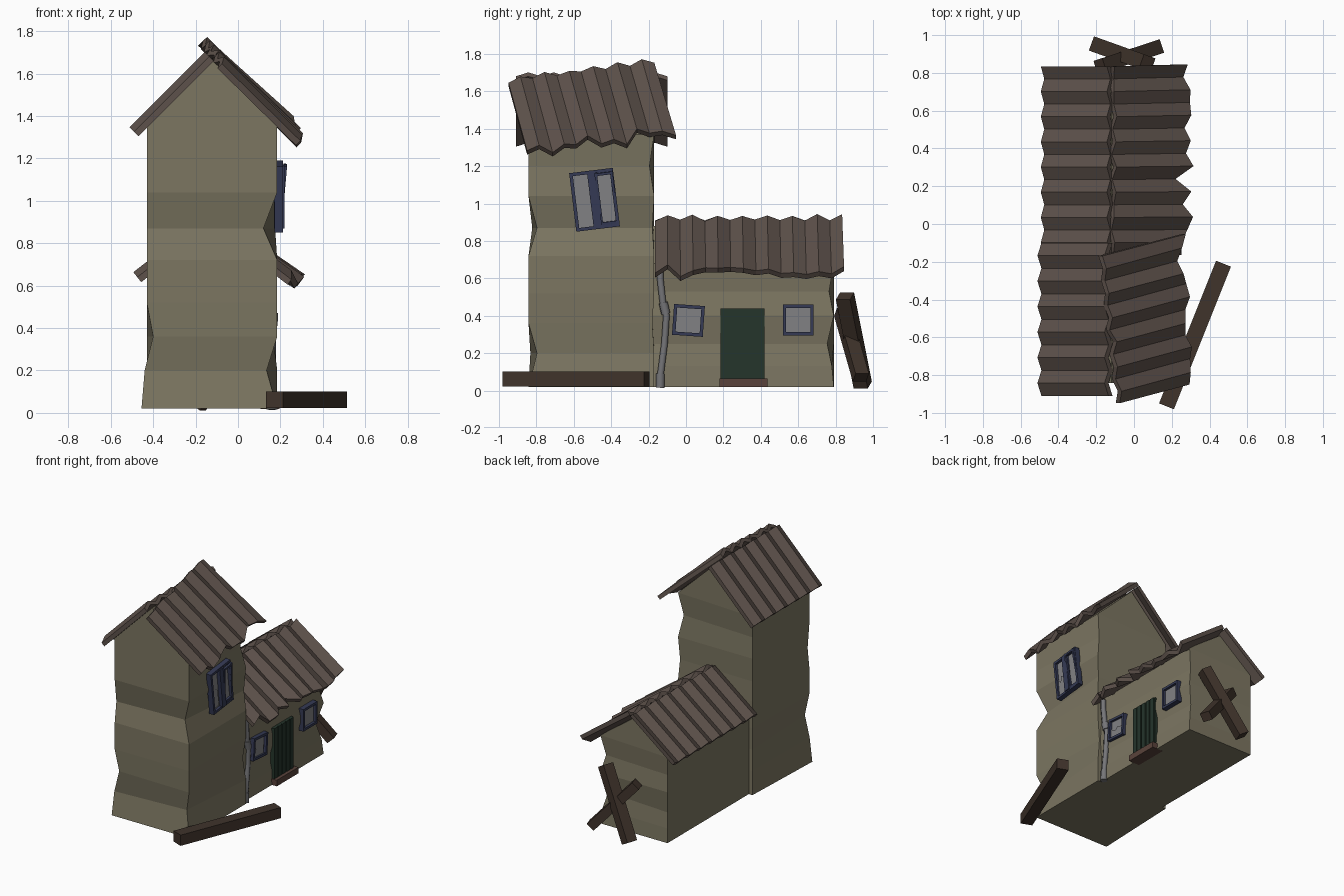
import bpy, bmesh, math, random
from mathutils import Vector, Matrix, Euler

if "Cube" in bpy.data.objects:
    bpy.data.objects.remove(bpy.data.objects["Cube"])

random.seed(4)


def mat(name, c):
    m = bpy.data.materials.new(name)
    m.diffuse_color = (*c, 1)
    m.use_nodes = True
    m.node_tree.nodes["Principled BSDF"].inputs["Base Color"].default_value = m.diffuse_color
    return m


WALL = mat("plaster", (.20, .18, .12))
ROOF = mat("rusty_sheet", (.11, .083, .07))
BEAM = mat("old_wood", (.05, .033, .024))
NAVY = mat("window_paint", (.035, .042, .09))
DOOR = mat("door_paint", (.018, .035, .024))
GLASS = mat("glass", (.22, .22, .23))
STEP = mat("step_brick", (.10, .055, .043))
PIPE = mat("pipe_metal", (.18, .18, .19))


def finish(name, bm, m):
    bmesh.ops.recalc_face_normals(bm, faces=bm.faces)
    me = bpy.data.meshes.new(name)
    bm.to_mesh(me)
    bm.free()
    me.materials.append(m)
    ob = bpy.data.objects.new(name, me)
    bpy.context.collection.objects.link(ob)
    return ob


def add_box(bm, c, s, M=Matrix()):
    bmesh.ops.create_cube(bm, size=1, matrix=M @ Matrix.Translation(c) @ Matrix.Diagonal((*s, 1)))


# walls: stacked rings of four corners with chipped edges, closed by a gable
def walls(name, x0, x1, y0, y1, levels, dents, xr, zr):
    bm = bmesh.new()
    rings = []
    for i, z in enumerate(levels):
        ring = []
        for k, (x, y) in enumerate([(x0, y0), (x1, y0), (x1, y1), (x0, y1)]):
            dx, dy = dents.get((i, k), (0, 0))
            ring.append(bm.verts.new((x + dx, y + dy, z)))
        rings.append(ring)
    rings[-1][1].co.z += .02
    rings[-1][2].co.z += .02
    for a, b in zip(rings, rings[1:]):
        for k in range(4):
            n = (k + 1) % 4
            bm.faces.new((a[k], a[n], b[n], b[k]))
    t = rings[-1]
    f, g = bm.verts.new((xr, y0, zr)), bm.verts.new((xr, y1, zr))
    bm.faces.new(rings[0][::-1])
    bm.faces.new((t[0], t[1], f))
    bm.faces.new((t[2], t[3], g))
    bm.faces.new((t[1], t[2], g, f))
    bm.faces.new((t[3], t[0], f, g))
    return finish(name, bm, WALL)


walls("tower_walls", -.43, .185, -.842, -.17, [.02, .2, .36, .52, .72, .87, 1.04, 1.2, 1.35],
      {(0, 0): (-.025, 0), (1, 0): (-.01, .01), (2, 0): (.03, .01), (5, 0): (0, .02),
       (1, 1): (-.05, .045), (5, 1): (-.065, .045),
       (2, 2): (-.02, -.01), (5, 2): (-.01, -.01), (7, 2): (-.03, -.025)}, -.12, 1.66)
walls("house_walls", -.40, .155, -.21, .79, [.02, .13, .25, .4, .53, .66],
      {(2, 2): (-.04, -.035), (4, 2): (-.03, -.025), (1, 2): (-.01, -.01), (3, 2): (0, 0)}, -.12, .88)


# corrugated sheet spanned between two ridge corners and two eave corners
def sheet(name, r0, r1, e0, e1, folds, jag=0.0, amp=.015, th=.03):
    r0, r1, e0, e1 = map(Vector, (r0, r1, e0, e1))
    nrm = (r1 - r0).cross(e0 - r0).normalized()
    if nrm.z < 0:
        nrm.negate()
    down = ((e0 + e1) - (r0 + r1)).normalized()
    bm = bmesh.new()
    cols = []
    for i in range(folds + 1):
        t = i / folds
        off = nrm * (amp if i % 2 else -amp)
        a = r0.lerp(r1, t) + off + down * random.uniform(-jag, jag) * .2
        b = e0.lerp(e1, t) + off + down * random.uniform(-jag, jag)
        b += nrm * random.uniform(-jag, jag) * .3
        h = nrm * th / 2
        cols.append([bm.verts.new(p) for p in (a + h, b + h, b - h, a - h)])
    for p, q in zip(cols, cols[1:]):
        for k in range(4):
            n = (k + 1) % 4
            bm.faces.new((p[k], p[n], q[n], q[k]))
    bm.faces.new(cols[0])
    bm.faces.new(cols[-1])
    return finish(name, bm, ROOF)


sheet("tower_roof_left", (-.135, -.91, 1.68), (-.135, -.10, 1.68),
      (-.49, -.91, 1.325), (-.49, -.10, 1.325), 12)
sheet("tower_roof_right", (-.08, -.95, 1.65), (-.17, -.17, 1.755),
      (.295, -.85, 1.285), (.24, -.06, 1.38), 12, .045)
sheet("house_roof_left", (-.125, -.165, .91), (-.125, .835, .91),
      (-.475, -.165, .64), (-.475, .835, .64), 15)
sheet("house_roof_right", (-.115, -.165, .91), (-.115, .835, .915),
      (.26, -.165, .64), (.255, .845, .645), 15, .05)


# windows on the right wall: frame bars, glass, leaning about x
def window(name, x, y, z, w, h, tilt, double=False):
    M = Matrix.Translation((x, y, z)) @ Euler((math.radians(tilt), 0, 0)).to_matrix().to_4x4()
    b = .018
    fr, gl = bmesh.new(), bmesh.new()
    for s in (-1, 1):
        add_box(fr, (0, s * (w - b) / 2, 0), (.04, b, h), M)
        add_box(fr, (0, 0, s * (h - b) / 2), (.038, w - b, b), M)
    add_box(gl, (-.006, 0, 0), (.012, w - b, h - b), M)
    if double:
        add_box(fr, (.002, 0, 0), (.05, .045, h - b), M)
        # sash hanging slightly open
        S = M @ Matrix.Translation((.018, .065, 0)) @ Euler((0, math.radians(5), 0)).to_matrix().to_4x4()
        for s in (-1, 1):
            add_box(fr, (0, s * .042, 0), (.016, .014, h - .03), S)
            add_box(fr, (0, 0, s * (h / 2 - .025)), (.016, .084, .014), S)
    # broken glass shard
    pts = [(-.4, -.4), (.35, -.4), (.3, -.02), (.02, .05), (-.12, -.1), (-.4, .05)]
    if tilt:
        pw = (w - .045) / 2 if double else w
        cy = -(w + .03) / 4 if double else 0
        gl.faces.new([gl.verts.new(M @ Vector((.006, cy + u * pw, v * h))) for u, v in pts])
    finish(name + "_frame", fr, NAVY)
    finish(name + "_glass", gl, GLASS)


window("tower_window", .193, -.489, 1.02, .235, .315, 7, True)
window("house_window_near", .16, .013, .375, .165, .165, -4)
window("house_window_far", .16, .60, .377, .165, .165, 0)

# plank door and doorstep
bm = bmesh.new()
for i in range(5):
    add_box(bm, (.155, .2085 + i * .047, .25), (.03, .038, .38))
add_box(bm, (.15, .3025, .25), (.025, .235, .38))
finish("door", bm, DOOR)
bm = bmesh.new()
add_box(bm, (.15, .308, .042), (.09, .256, .045))
finish("doorstep", bm, STEP)


# bent drainpipe with collars
def tube(name, pts, r):
    cu = bpy.data.curves.new(name, 'CURVE')
    cu.dimensions = '3D'
    cu.bevel_depth = r
    cu.bevel_resolution = 1
    cu.use_fill_caps = True
    sp = cu.splines.new('POLY')
    sp.points.add(len(pts) - 1)
    for p, c in zip(sp.points, pts):
        p.co = (*c, 1)
    cu.materials.append(PIPE)
    ob = bpy.data.objects.new(name, cu)
    bpy.context.collection.objects.link(ob)


tube("drainpipe", [(.165, -.138, .66), (.165, -.138, .6), (.163, -.125, .48), (.16, -.105, .4),
                   (.16, -.115, .25), (.16, -.137, .08), (.16, -.138, .02)], .02)
tube("pipe_collar_low", [(.16, -.137, .09), (.16, -.138, .015)], .026)
tube("pipe_collar_high", [(.163, -.122, .47), (.161, -.108, .41)], .026)


# loose timbers laid between two end points
def timber(name, a, b, w, t):
    a, b = Vector(a), Vector(b)
    d = b - a
    bm = bmesh.new()
    M = Matrix.Translation((a + b) / 2) @ d.to_track_quat('Z', 'Y').to_matrix().to_4x4()
    add_box(bm, (0, 0, 0), (w, t, d.length), M)
    finish(name, bm, BEAM)


timber("fallen_plank", (.172, -.965, .062), (.474, -.21, .062), .085, .08)
timber("leaning_beam_a", (-.195, .945, .03), (.07, .85, .505), .08, .075)
timber("leaning_beam_b", (.125, .935, .07), (-.18, .835, .42), .075, .065)
